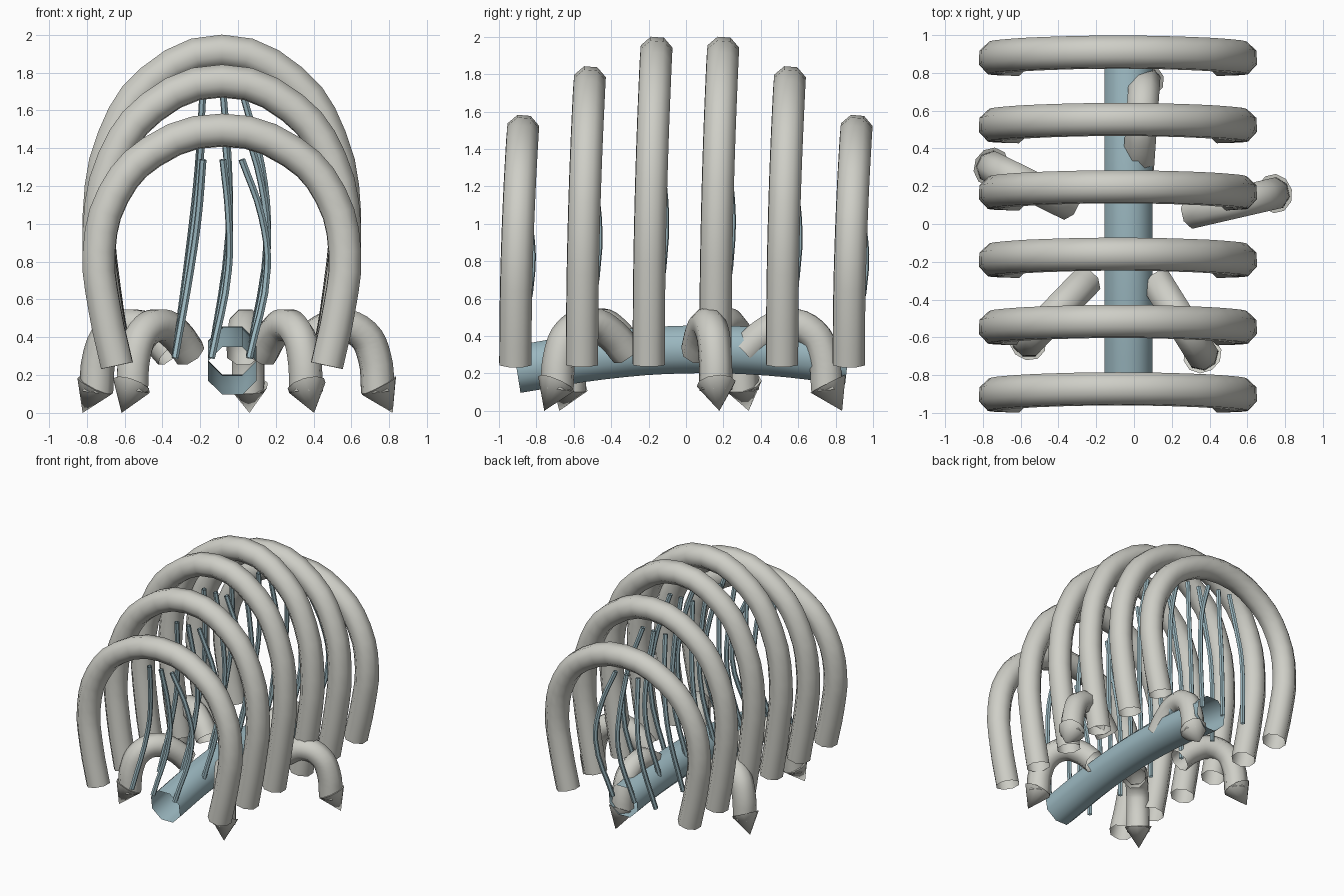
import bpy, math
from mathutils import Vector

if "Cube" in bpy.data.objects:
    bpy.data.objects.remove(bpy.data.objects["Cube"])


def material(name, rgb):
    m = bpy.data.materials.new(name)
    m.diffuse_color = (*rgb, 1)
    m.use_nodes = True
    m.node_tree.nodes["Principled BSDF"].inputs["Base Color"].default_value = m.diffuse_color
    return m


BONE = material("pale bone", (0.62, 0.62, 0.57))
BLUE = material("dusty blue", (0.33, 0.48, 0.53))


def finish(obj, mat):
    obj.data.materials.clear()
    obj.data.materials.append(mat)
    bpy.ops.object.select_all(action='DESELECT')
    obj.select_set(True)
    bpy.context.view_layer.objects.active = obj
    bpy.ops.object.shade_smooth_by_angle(angle=math.radians(50))


def tube(name, points, radius, mat, steps=4, sides=8):
    """Open-ended round tube swept along a smooth path."""
    cu = bpy.data.curves.new(name, 'CURVE')
    cu.dimensions = '3D'
    cu.bevel_depth = radius
    cu.bevel_resolution = (sides - 4) // 2
    cu.resolution_u = steps
    sp = cu.splines.new('BEZIER')
    sp.bezier_points.add(len(points) - 1)
    for bp, p in zip(sp.bezier_points, points):
        bp.co = p
        bp.handle_left_type = bp.handle_right_type = 'AUTO'
        bp.tilt = math.pi / sides
    obj = bpy.data.objects.new(name, cu)
    bpy.context.collection.objects.link(obj)
    bpy.ops.object.select_all(action='DESELECT')
    obj.select_set(True)
    bpy.context.view_layer.objects.active = obj
    bpy.ops.object.convert(target='MESH')
    obj = bpy.context.object
    obj.name = name
    finish(obj, mat)


# Ribs: arches that grow toward the middle, each with three hanging strands
CX, BASE = -0.085, 0.25
half = [(0.555, 0.0), (0.62, 0.3), (0.65, 0.6)]
half += [(0.65 * math.cos(a), 0.6 + 0.645 * math.sin(a))
         for a in (math.radians(d) for d in (28, 55))]
arch = [(-x, z) for x, z in half] + [(0, 1.245)] + half[::-1]

strands = [
    [(-0.333, 0.04), (-0.25, 0.51), (-0.21, 0.79), (-0.185, 1.09)],
    [(-0.14, 0.04), (-0.05, 0.51), (-0.05, 0.79), (-0.08, 1.09)],
    [(0.06, 0.04), (0.155, 0.51), (0.125, 0.79), (0.02, 1.09)],
]
bulge = [0.0, 0.09, 0.07, 0.02]

for i, top in enumerate((1.495, 1.755, 1.913, 1.913, 1.755, 1.495)):
    y = -0.9125 + 0.3565 * i
    k = (top - BASE) / 1.245
    tube(f"rib_{i + 1}",
         [(CX + x, y + 0.04 * (z / 1.245) ** 2, BASE + z * k) for x, z in arch],
         0.092, BONE, steps=3)
    for j, path in enumerate(strands):
        tube(f"strand_{i + 1}_{j + 1}",
             [(x, y + b, BASE + z * k) for (x, z), b in zip(path, bulge)],
             0.019, BLUE, sides=6)

# Spine: bowed hollow tube running front to back
tube("spine", [(-0.03, -0.905, 0.222), (-0.03, -0.45, 0.295), (-0.03, 0, 0.328),
               (-0.03, 0.45, 0.315), (-0.03, 0.865, 0.268)], 0.138, BLUE)

# Legs: five bent limbs spread around the body, each ending in a claw
leg_profile = [(0.02, 0.315), (0.12, 0.41), (0.25, 0.465), (0.38, 0.415),
               (0.44, 0.3), (0.46, 0.11)]
feet = [(0.74, 0.16, 13), (0.055, 0.755, 86), (-0.75, 0.30, 154),
        (-0.56, -0.62, 226), (0.36, -0.69, 302)]
for i, (fx, fy, deg) in enumerate(feet):
    a = math.radians(deg)
    out = Vector((math.cos(a), math.sin(a), 0))
    foot = Vector((fx, fy, 0))
    tube(f"leg_{i + 1}",
         [foot + out * (s - 0.46) + Vector((0, 0, z)) for s, z in leg_profile],
         0.09, BONE)
    base = foot + out * 0.005 + Vector((0, 0, 0.145))
    tip = foot + out * 0.08
    axis = tip - base
    bpy.ops.mesh.primitive_cone_add(vertices=10, radius1=0.105, radius2=0,
                                    depth=axis.length, location=(base + tip) / 2,
                                    rotation=axis.to_track_quat('Z', 'Y').to_euler())
    claw = bpy.context.object
    claw.name = f"claw_{i + 1}"
    finish(claw, BONE)
